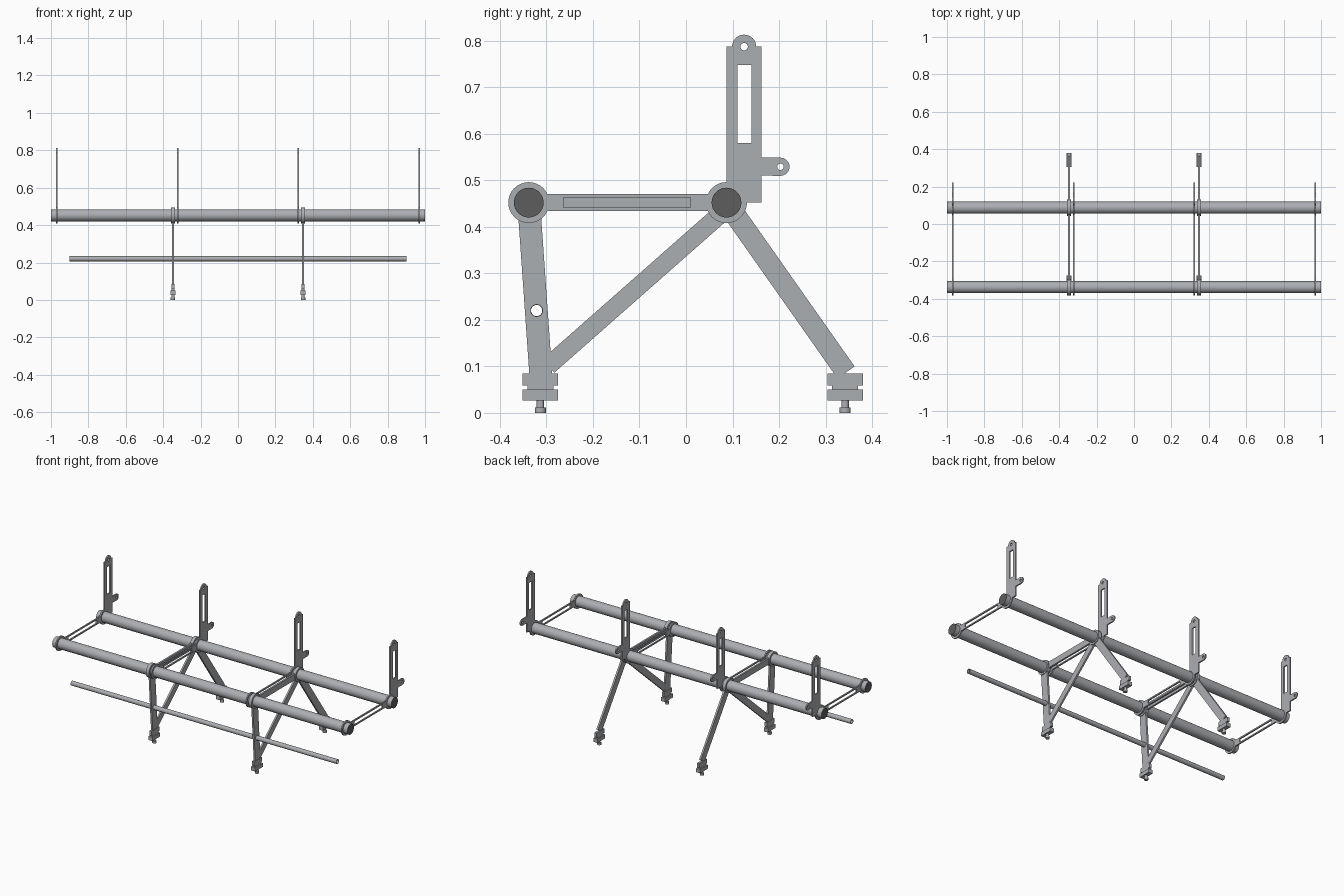
import bpy, bmesh, math
from mathutils import Matrix, Vector

if "Cube" in bpy.data.objects:
    bpy.data.objects.remove(bpy.data.objects["Cube"])


def material(name, rgb):
    m = bpy.data.materials.new(name)
    m.diffuse_color = (*rgb, 1)
    m.use_nodes = True
    m.node_tree.nodes["Principled BSDF"].inputs["Base Color"].default_value = m.diffuse_color
    return m


GREY = material("steel grey", (0.41, 0.425, 0.45))
DARK = material("dark grey", (0.11, 0.11, 0.11))

FRONT, REAR = (-0.338, 0.452), (0.087, 0.452)   # main tube centres (y, z)
TUBE_R, RING_R = 0.032, 0.044
ROD = (-0.321, 0.22)


def arc(c, r, a0, a1, n=16):
    return [(c[0] + r * math.cos(math.radians(a0 + (a1 - a0) * i / n)),
             c[1] + r * math.sin(math.radians(a0 + (a1 - a0) * i / n)))
            for i in range(n + 1)]


def circle(c, r, n=32):
    return arc(c, r, 0, 360, n)[:-1]


def rect(y0, y1, z0, z1):
    return [(y0, z0), (y1, z0), (y1, z1), (y0, z1)]


def beam_outline(p, q, w):
    p, q = Vector(p), Vector(q)
    d = (q - p).normalized()
    n = Vector((-d.y, d.x)) * w / 2
    return [tuple(v) for v in (p + n, p - n, q - n, q + n)]


def plate(name, x, thick, *loops):
    """Flat plate in the yz plane: first loop is the outline, others are holes."""
    cu = bpy.data.curves.new(name, 'CURVE')
    cu.dimensions = '2D'
    cu.fill_mode = 'BOTH'
    cu.extrude = thick / 2
    for pts in loops:
        s = cu.splines.new('POLY')
        s.points.add(len(pts) - 1)
        for pt, (y, z) in zip(s.points, pts):
            pt.co = (y, z, 0, 1)
        s.use_cyclic_u = True
    tmp = bpy.data.objects.new(name + "_outline", cu)
    bpy.context.collection.objects.link(tmp)
    dg = bpy.context.evaluated_depsgraph_get()
    me = bpy.data.meshes.new_from_object(tmp.evaluated_get(dg))
    bpy.data.objects.remove(tmp)
    me.transform(Matrix.Translation((x, 0, 0)) @ Matrix(
        ((0, 0, 1, 0), (1, 0, 0, 0), (0, 1, 0, 0), (0, 0, 0, 1))))
    me.materials.clear()
    me.materials.append(GREY)
    ob = bpy.data.objects.new(name, me)
    bpy.context.collection.objects.link(ob)
    smooth(ob)
    return ob


def smooth(ob):
    bpy.ops.object.select_all(action='DESELECT')
    ob.select_set(True)
    bpy.context.view_layer.objects.active = ob
    bpy.ops.object.shade_smooth_by_angle(angle=math.radians(30))


def cylinder(name, loc, r, length, rot=(0, 0, 0)):
    bpy.ops.mesh.primitive_cylinder_add(vertices=32, radius=r, depth=length,
                                        location=loc, rotation=rot)
    ob = bpy.context.object
    ob.name = name
    ob.data.materials.append(GREY)
    smooth(ob)
    return ob


def block(name, loc, size):
    bpy.ops.mesh.primitive_cube_add(size=1, location=loc)
    ob = bpy.context.object
    ob.name = name
    ob.scale = size
    ob.data.materials.append(GREY)


# Main tubes with dark ends
for label, (y, z) in (("front", FRONT), ("rear", REAR)):
    tube = cylinder(label + "_main_tube", (0, y, z), TUBE_R, 2,
                    (0, math.pi / 2, 0))
    tube.data.materials.append(DARK)
    for f in tube.data.polygons:
        if abs(f.normal.z) > 0.9:
            f.material_index = 1

# Thin hollow rod through the front legs
plate("lower_rod", 0, 1.8, circle(ROD, 0.0138), circle(ROD, 0.012))

# Slotted brackets with upright and side lug
A = math.degrees(math.asin(0.0185 / RING_R))
TOP, LUG = (0.125, 0.787), (0.203, 0.529)
outline = (arc(FRONT, RING_R, A, 360 - A, 28)
           + arc(REAR, RING_R, 180 + A, 360)
           + [(0.162, 0.452), (0.162, 0.51)]
           + arc(LUG, 0.0195, -90, 90)
           + [(0.162, 0.549), (0.162, 0.787)]
           + arc(TOP, 0.026, 0, 180)
           + [(0.087, 0.787)]
           + arc(REAR, RING_R, 90, 180 - A, 6))
for i, x in enumerate((-0.968, -0.322, 0.322, 0.968)):
    plate(f"bracket_{i + 1}", x, 0.008, outline,
          circle(FRONT, TUBE_R), circle(REAR, TUBE_R),
          rect(-0.263, 0.01, 0.441, 0.4625),
          rect(0.1105, 0.1405, 0.58, 0.748),
          circle(TOP, 0.008, 16), circle(LUG, 0.007, 16))

# Leg frames
for side, x in (("left", -0.348), ("right", 0.348)):
    for label, c in (("front", FRONT), ("rear", REAR)):
        plate(f"{side}_{label}_collar", x, 0.02,
              circle(c, 0.043), circle(c, TUBE_R))
    plate(f"{side}_top_bar", x, 0.011, rect(-0.30, 0.05, 0.4335, 0.4705))
    plate(f"{side}_front_leg", x, 0.011,
          beam_outline((-0.3365, 0.43), (-0.312, 0.08), 0.049),
          circle(ROD, 0.0125))
    plate(f"{side}_brace", x, 0.0105,
          beam_outline((-0.296, 0.101), (0.075, 0.428), 0.039))
    plate(f"{side}_rear_leg", x, 0.011,
          beam_outline((0.097, 0.438), (0.344, 0.087), 0.045))
    # Clamp blocks and screw feet
    for label, y in (("front", -0.313), ("rear", 0.342)):
        n = f"{side}_{label}_foot"
        block(n + "_upper_block", (x, y, 0.072), (0.015, 0.076, 0.026))
        block(n + "_neck", (x, y, 0.0545), (0.015, 0.056, 0.011))
        block(n + "_lower_block", (x, y, 0.0385), (0.027, 0.076, 0.023))
        cylinder(n + "_stem", (x, y, 0.02), 0.008, 0.018)
        cylinder(n + "_pad", (x, y, 0.006), 0.012, 0.012)
